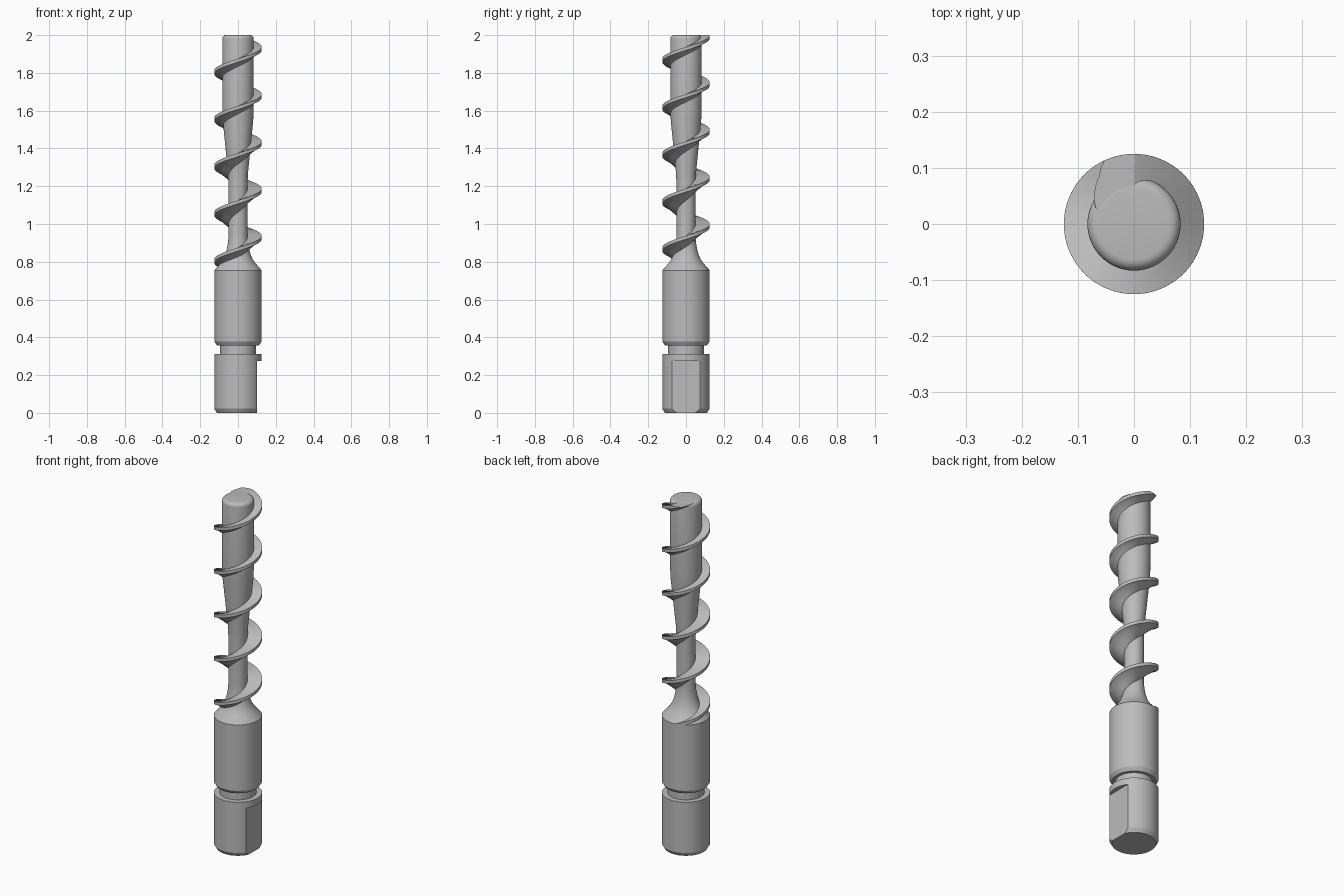
import bpy, bmesh, math

cube = bpy.data.objects.get("Cube")
if cube:
    bpy.data.objects.remove(cube, do_unlink=True)

steel = bpy.data.materials.new("grey_steel")
steel.use_nodes = True
GREY = (0.5, 0.5, 0.5, 1)
steel.diffuse_color = GREY
steel.node_tree.nodes["Principled BSDF"].inputs["Base Color"].default_value = GREY


def add_object(name, bm):
    bmesh.ops.recalc_face_normals(bm, faces=bm.faces)
    mesh = bpy.data.meshes.new(name)
    bm.to_mesh(mesh)
    bm.free()
    mesh.materials.append(steel)
    obj = bpy.data.objects.new(name, mesh)
    bpy.context.collection.objects.link(obj)
    return obj


def smooth(obj):
    bpy.ops.object.select_all(action="DESELECT")
    obj.select_set(True)
    bpy.context.view_layer.objects.active = obj
    bpy.ops.object.shade_smooth_by_angle(angle=math.radians(25))


def lathe(name, profile, sides=96):
    """Closed solid of revolution from (radius, height) points."""
    bm = bmesh.new()
    rings = [[bm.verts.new((r * math.cos(i * math.tau / sides),
                            r * math.sin(i * math.tau / sides), z))
              for i in range(sides)] for r, z in profile]
    for low, high in zip(rings, rings[1:]):
        for i in range(sides):
            j = (i + 1) % sides
            bm.faces.new((low[i], low[j], high[j], high[i]))
    bm.faces.new(rings[0][::-1])
    bm.faces.new(rings[-1])
    return add_object(name, bm)


# Shank, groove, collar and flared, tapering core
R = 0.125
shank_profile = [(0.112, 0), (R, 0.022), (R, 0.312), (0.095, 0.312),
                 (0.095, 0.358), (0.112, 0.358), (R, 0.378), (R, 0.755)]
flare = [(0.09, 0.795), (0.077, 0.815), (0.067, 0.838), (0.059, 0.866),
         (0.053, 0.9), (0.05, 0.94)]
core_profile = [(0.05, 1.2), (0.053, 1.27), (0.08, 1.54), (0.083, 1.61)]
rim = [(0.063 + 0.02 * math.cos(a), 1.98 + 0.02 * math.sin(a))
       for a in [k * math.pi / 12 for k in range(7)]]
shaft = lathe("shaft", shank_profile + flare + core_profile + rim)

# Drive flat milled into one side of the shank
bm = bmesh.new()
bmesh.ops.create_cube(bm, size=1)
bmesh.ops.scale(bm, vec=(0.1, 0.4, 0.375), verts=bm.verts)
bmesh.ops.translate(bm, vec=(0.151, 0, 0.0875), verts=bm.verts)
cutter = add_object("flat_cutter", bm)
cutter.hide_render = True
cutter.hide_set(True)
cut = shaft.modifiers.new("drive_flat", "BOOLEAN")
cut.operation = "DIFFERENCE"
cut.solver = "EXACT"
cut.object = cutter
bpy.context.view_layer.objects.active = shaft
bpy.ops.object.modifier_apply(modifier=cut.name)
bpy.data.objects.remove(cutter, do_unlink=True)
smooth(shaft)

# Spiral flight: level upper face, underside thickening towards the core
PITCH, STEPS, INNER = 0.25, 72, 0.036
section = [(INNER, 0), (R, 0), (R, -0.018), (0.105, -0.026),
           (0.085, -0.04), (INNER, -0.072)]
bm = bmesh.new()
rings = []
for i in range(int(5.35 * STEPS)):
    turn = i / STEPS
    a = math.pi / 2 + turn * math.tau
    rings.append([bm.verts.new((r * math.cos(a), r * math.sin(a),
                                0.75 + turn * PITCH + dz)) for r, dz in section])
n = len(section)
for low, high in zip(rings, rings[1:]):
    for i in range(n):
        j = (i + 1) % n
        bm.faces.new((low[i], low[j], high[j], high[i]))
bm.faces.new(rings[0])
bm.faces.new(rings[-1][::-1])

# Trim the flight level with the tip and the shoulder
for height, direction in ((1.9995, 1), (0.75, -1)):
    bmesh.ops.bisect_plane(bm, geom=bm.verts[:] + bm.edges[:] + bm.faces[:],
                           plane_co=(0, 0, height), plane_no=(0, 0, direction),
                           clear_outer=True)
    bmesh.ops.holes_fill(bm, edges=[e for e in bm.edges if e.is_boundary], sides=0)
smooth(add_object("spiral_flight", bm))
